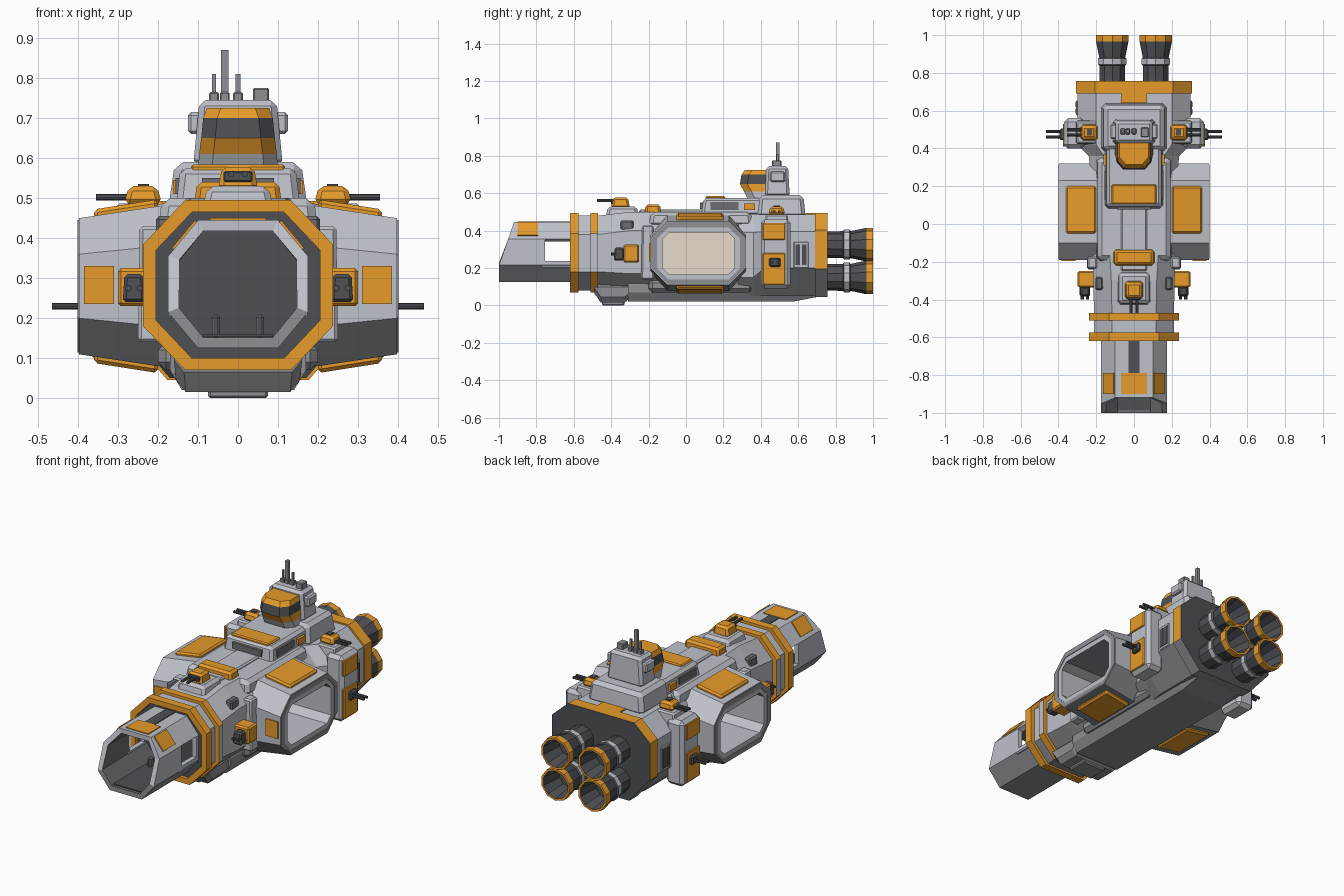
import bpy, bmesh, math
from mathutils import Vector

cube = bpy.data.objects.get("Cube")
if cube:
    bpy.data.objects.remove(cube, do_unlink=True)


def material(name, r, g, b):
    m = bpy.data.materials.new(name)
    m.use_nodes = True
    m.diffuse_color = (r, g, b, 1)
    shader = next(n for n in m.node_tree.nodes if n.type == 'BSDF_PRINCIPLED')
    shader.inputs["Base Color"].default_value = (r, g, b, 1)
    shader.inputs["Roughness"].default_value = 0.7
    return m


hull = material("light grey hull", .52, .54, .59)
under = material("underside grey", .27, .28, .3)
mid = material("trim grey", .15, .155, .165)
dark = material("dark metal", .075, .08, .09)
orange = material("orange paint", .85, .35, .025)
beige = material("hangar beige", .9, .81, .68)


def finish(name, bm, mats, rule=None, mirror=False, bevel=0):
    """Turn a bmesh into an object, colouring faces by rule(centre, normal)."""
    bmesh.ops.recalc_face_normals(bm, faces=bm.faces)
    if rule:
        for f in bm.faces:
            f.material_index = rule(f.calc_center_median(), f.normal)
    mesh = bpy.data.meshes.new(name)
    bm.to_mesh(mesh)
    bm.free()
    for m in mats:
        mesh.materials.append(m)
    ob = bpy.data.objects.new(name, mesh)
    bpy.context.scene.collection.objects.link(ob)
    if bevel:
        mod = ob.modifiers.new("chamfer", 'BEVEL')
        mod.width, mod.segments = bevel, 1
    if mirror:
        ob.modifiers.new("mirror", 'MIRROR').use_mirror_merge = False
    return ob


def loft(name, rings, mats, rule=None, caps=True, closed=False, drop=None, **kw):
    """Skin a row of equal rings of points."""
    bm = bmesh.new()
    rows = [[bm.verts.new(p) for p in ring] for ring in rings]
    n = len(rows[0])
    pairs = list(zip(rows, rows[1:])) + ([(rows[-1], rows[0])] if closed else [])
    for a, b in pairs:
        for i in range(n):
            j = (i + 1) % n
            bm.faces.new((a[i], a[j], b[j], b[i]))
    if caps and not closed:
        bm.faces.new(rows[0])
        bm.faces.new(rows[-1])
    bm.normal_update()
    if drop:
        gone = [f for f in bm.faces if drop(f.calc_center_median(), f.normal)]
        bmesh.ops.delete(bm, geom=gone, context='FACES')
    return finish(name, bm, mats, rule, **kw)


def octagon(a0, a1, b0, b1, ca, cb, da=None, db=None):
    """Chamfered rectangle; ca, cb cut the upper corners, da, db the lower."""
    da, db = da or ca, db or cb
    return [(a0 + da, b0), (a1 - da, b0), (a1, b0 + db), (a1, b1 - cb),
            (a1 - ca, b1), (a0 + ca, b1), (a0, b1 - cb), (a0, b0 + db)]


def at_x(x, pts):
    return [(x, a, b) for a, b in pts]


def at_y(y, pts):
    return [(a, y, b) for a, b in pts]


def at_z(z, pts):
    return [(a, b, z) for a, b in pts]


def box(name, xs, ys, zs, mat, taper=1, bevel=.008, mirror=False):
    """Box whose top is scaled by taper; a single x means symmetric."""
    x0, x1 = xs if isinstance(xs, tuple) else (-xs, xs)
    cx, cy = (x0 + x1) / 2, sum(ys) / 2
    rings = []
    for z, s in ((zs[0], 1), (zs[1], taper)):
        hx, hy = (x1 - x0) / 2 * s, (ys[1] - ys[0]) / 2 * s
        rings.append([(cx + i * hx, cy + j * hy, z)
                      for i, j in ((-1, -1), (1, -1), (1, 1), (-1, 1))])
    return loft(name, rings, [mat], mirror=mirror, bevel=bevel)


def barrels(name, start, direction, length, gap=.014, mirror=False, radius=.008):
    """A pair of gun barrels."""
    bm = bmesh.new()
    d = Vector(direction)
    side = d.cross(Vector((0, 0, 1))) * gap
    turn = d.to_track_quat('Z', 'Y').to_matrix().to_4x4()
    for s in (-1, 1):
        made = bmesh.ops.create_cone(bm, cap_ends=True, segments=8, radius1=radius,
                                     radius2=radius, depth=length)
        bmesh.ops.transform(bm, verts=made["verts"], matrix=turn)
        bmesh.ops.translate(bm, verts=made["verts"],
                            vec=Vector(start) + d * length / 2 + side * s)
    return finish(name, bm, [dark], mirror=mirror)


def below(c, n):
    return 1 if n.z < -.3 else 0


# Open nose tube with slanted mouth and side windows
nose_shape = octagon(-.175, .175, .125, .445, .075, .09)
mouth = [(x, -1 + max(0, z - .215) * .35, z) for x, z in nose_shape]
nose = loft("nose_tube", [mouth] + [at_y(y, nose_shape) for y in (-.755, -.62, -.57)],
            [hull, under, mid], below, caps=False,
            drop=lambda c, n: abs(n.x) > .9 and -.75 < c.y < -.62)
shell = nose.modifiers.new("shell", 'SOLIDIFY')
shell.thickness, shell.offset, shell.material_offset = .03, -1, 2
box("nose_window_sills", (.147, .174), (-.77, -.61), (.205, .237), hull, bevel=0, mirror=True)
box("nose_floor", .088, (-.985, -.6), (.153, .159), dark, bevel=0)
box("nose_top_slot", .03, (-.79, -.6), (.44, .449), dark, bevel=0)
box("nose_top_panel", .07, (-.9, -.79), (.44, .45), orange, bevel=0)
loft("nose_shoulder_panels",
     [at_y(y, [(.108, .445), (.165, .376), (.155, .366), (.1, .435)]) for y in (-.9, -.79)],
     [orange], mirror=True)
box("nose_floor_posts", (.045, .065), (-.72, -.68), (.15, .21), mid, mirror=True)

# Forward hull and its collars
front_shape = octagon(-.212, .212, .08, .48, .095, .1)
loft("forward_hull",
     [at_y(-.6, front_shape), at_y(-.47, front_shape),
      at_y(-.3, octagon(-.215, .215, .07, .5, .095, .1)),
      at_y(-.13, octagon(-.22, .22, .07, .5, .09, .1))],
     [hull, under, dark], lambda c, n: 2 if n.y < -.9 else below(c, n))
outer = octagon(-.237, .237, .07, .495, .105, .11)
inner = octagon(-.205, .205, .1, .465, .09, .095)
for label, y0, y1 in (("front", -.62, -.575), ("rear", -.51, -.47)):
    loft(label + "_collar", [at_y(y0, outer), at_y(y1, outer),
                             at_y(y1, inner), at_y(y0, inner)], [orange, hull],
         lambda c, n: 1 if abs(n.x) > .9 and c.y > -.55 else 0, closed=True)
box("forward_hull_vents", (.165, .205), (-.35, -.28), (.4, .455), mid, mirror=True)
box("waist_fairings", (.19, .25), (-.24, -.17), (.14, .43), hull, .85, mirror=True)

# Hangar tube running across the ship
wide = octagon(-.19, .32, .11, .45, .09, .09)
tall = octagon(-.19, .32, .08, .48, .09, .1)
opening = octagon(-.125, .26, .165, .39, .035, .035)
loft("hangar_pods",
     [at_x(-.398, wide), at_x(-.2, tall), at_x(.2, tall), at_x(.398, wide),
      at_x(.398, opening), at_x(-.398, opening)],
     [hull, under], below, closed=True)
lip_outer = octagon(-.186, .316, .114, .446, .088, .088)
lip_inner = octagon(-.155, .288, .138, .418, .06, .06)
loft("hangar_frames", [at_x(.39, lip_outer), at_x(.401, lip_outer), at_x(.401, lip_inner),
                       at_x(.39, lip_inner)], [under], closed=True, mirror=True)
box("hangar_centre_wall", .005, (-.13, .265), (.16, .395), beige, bevel=0)
for label, flip in (("top", False), ("bottom", True)):
    rings = []
    for x, z in ((.2, .497), (.36, .472)):
        low, high = (.56 - z, .59 - z) if flip else (z - .03, z)
        rings.append(at_x(x, [(-.05, low), (.2, low), (.2, high), (-.05, high)]))
    loft("pod_" + label + "_panels", rings, [orange], mirror=True, bevel=.009)
box("pod_front_panels", (.31, .385), (-.197, -.18), (.235, .33), orange, bevel=0, mirror=True)
box("centre_deck", .2, (-.2, .36), (.42, .5), hull, .95, bevel=.02)
box("centre_belly", .2, (-.2, .36), (.07, .14), under, bevel=.02)

# Rear hull with painted stern band
rear = octagon(-.3, .3, .05, .485, .1, .09, .13, .15)
band = octagon(-.306, .306, .045, .493, .1, .09, .13, .15)
loft("rear_hull", [at_y(.28, octagon(-.23, .23, .05, .49, .08, .1)),
                   at_y(.36, octagon(-.24, .24, .05, .49, .08, .1)),
                   at_y(.42, rear), at_y(.75, rear)],
     [hull, under, dark], lambda c, n: 2 if n.y > .9 else below(c, n))
loft("stern_band", [at_y(.69, band), at_y(.757, band)],
     [orange, under, dark], lambda c, n: 2 if n.y > .9 else below(c, n))
box("stern_top_patch", .07, (.64, .7), (.48, .493), orange, bevel=0)
box("rear_vents", (.29, .306), (.575, .655), (.2, .34), hull, mirror=True, bevel=.004)
for k in range(2):
    box("rear_vent_slots", (.3, .309), (.585 + k * .035, .61 + k * .035), (.215, .325),
        dark, mirror=True, bevel=0)

# Keel and chin
loft("keel", [at_y(y, octagon(-.17, .17, z, .16, .03, .05))
              for y, z in ((-.31, .02), (.57, .02), (.7, .045))], [under])
loft("chin", [at_y(y, octagon(-w, w, z, .13, .025, .03))
              for y, w, z in ((-.49, .16, .065), (-.455, .155, .015),
                              (-.33, .155, .015), (-.28, .16, .05))], [under])
box("chin_plate", .075, (-.45, -.33), (0, .03), under, bevel=.006)

# Engines
profile = ((.74, .07), (.84, .072), (.845, .08), (.875, .08), (.88, .072),
           (.965, .09), (1, .09), (1, .078), (.88, .06))
for row, z in (("lower", .15), ("upper", .325)):
    rings = [[(.115 + r * math.cos(t), y, z + r * math.sin(t))
              for t in (math.tau * (k + .5) / 10 for k in range(10))] for y, r in profile]
    loft(row + "_engines", rings, [dark, hull, orange],
         lambda c, n: 2 if c.y > .966 else 1 if .844 < c.y < .876 else 0, mirror=True)

# Side gun mounts
box("side_mounts", (.26, .37), (.4, .56), (.09, .46), hull, bevel=.02, mirror=True)
box("side_mount_upper_plates", (.36, .377), (.41, .53), (.35, .44), orange, mirror=True, bevel=.004)
box("side_mount_lower_plates", (.36, .377), (.41, .53), (.11, .28), orange, mirror=True, bevel=.004)
box("side_turrets", (.36, .395), (.445, .505), (.205, .255), dark, mirror=True)
barrels("side_guns", (.38, .475, .23), (1, 0, 0), .085, mirror=True)
box("upper_turret_bases", (.19, .31), (.42, .55), (.42, .487), hull, .9, mirror=True)
box("upper_turrets", (.19, .285), (.44, .53), (.485, .53), orange, .75, bevel=.012, mirror=True)
box("upper_turret_hatches", (.222, .25), (.468, .502), (.52, .535), dark, bevel=0, mirror=True)
barrels("upper_guns", (.26, .485, .502), (1, 0, 0), .095, mirror=True)

# Forward guns
box("bow_gun_boxes", (.2, .3), (-.335, -.25), (.23, .325), orange, mirror=True)
box("bow_gun_heads", (.232, .288), (-.385, -.33), (.24, .31), dark, .85, mirror=True)
barrels("bow_guns", (.26, -.37, .275), (0, -1, 0), .03, mirror=True)
box("deck_turret_base", .09, (-.43, -.25), (.47, .53), hull, .85, bevel=.015)
box("deck_turret", .05, (-.4, -.3), (.52, .578), orange, .8, bevel=.012)
box("deck_turret_face", .036, (-.402, -.37), (.54, .568), dark, bevel=.004)
barrels("deck_guns", (0, -.37, .56), (0, -1, 0), .105, gap=.017)

# Spine and superstructure
box("spine", .07, (-.25, .1), (.48, .512), hull)
box("spine_block", .11, (-.22, -.135), (.48, .54), orange, .93, bevel=.012)
box("deckhouse", .155, (.08, .5), (.48, .575), hull, .93, bevel=.015)
box("deckhouse_side_slots", (.14, .156), (.13, .28), (.51, .55), mid, mirror=True, bevel=0)
box("deckhouse_front_slot", .09, (.076, .1), (.515, .55), mid, bevel=0)
box("deckhouse_panel", .118, (.105, .21), (.56, .584), orange, bevel=.006)
box("rear_house", .175, (.38, .64), (.47, .59), hull, .9, bevel=.02)
box("house_side_marks", (.14, .162), (.31, .37), (.51, .545), orange, mirror=True, bevel=0)

# Bridge: grey foot, orange walls and roof, dark window band
levels = ((.57, .1, .33), (.61, .097, .31), (.65, .092, .288),
          (.7, .087, .297), (.725, .078, .315))
loft("bridge", [at_z(z, octagon(-w, w, y, .45, .02, .02, .035, .04)) for z, w, y in levels],
     [hull, orange, dark],
     lambda c, n: 0 if c.z < .61 else 2 if .66 < c.z < .69 else 1)
box("bridge_tower", .112, (.42, .555), (.58, .745), hull, .86, bevel=.015)
box("bridge_ears", (.09, .125), (.45, .53), (.66, .715), hull, mirror=True)

# Masts
for label, x, half, top in (("main", -.033, .009, .87), ("left", 0, .006, .81),
                            ("right", -.06, .005, .81)):
    box(label + "_mast", (x - half, x + half), (.49 - half, .49 + half), (.73, top), under, bevel=0)
    box(label + "_mast_foot", (x - .012, x + .012), (.475, .505), (.735, .765), under, bevel=.003)
box("sensor_box", (.037, .078), (.46, .51), (.735, .776), under, bevel=.004)
